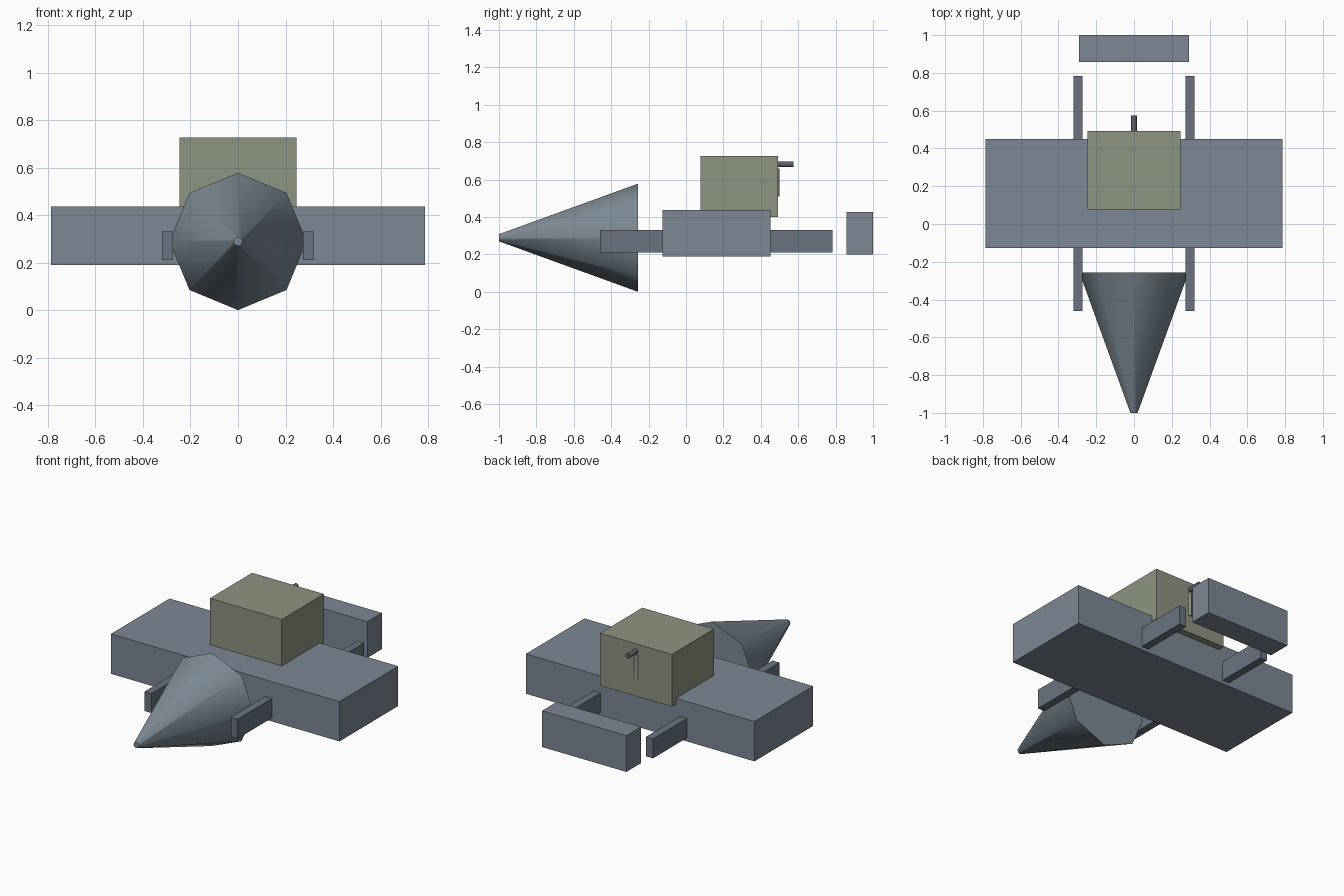
import bpy
import math

if "Cube" in bpy.data.objects:
    bpy.data.objects.remove(bpy.data.objects["Cube"])


def material(name, r, g, b):
    mat = bpy.data.materials.new(name)
    mat.diffuse_color = (r, g, b, 1)
    mat.use_nodes = True
    mat.node_tree.nodes["Principled BSDF"].inputs["Base Color"].default_value = mat.diffuse_color
    return mat


def box(name, lo, hi, mat):
    bpy.ops.mesh.primitive_cube_add(size=1, location=[(a + b) / 2 for a, b in zip(lo, hi)])
    ob = bpy.context.object
    ob.name = name
    ob.scale = [b - a for a, b in zip(lo, hi)]
    bpy.ops.object.transform_apply(location=False, rotation=False, scale=True)
    ob.data.materials.append(mat)
    return ob


def frustum(name, sides, r1, r2, depth, loc, mat, rot=(0, 0, 0)):
    bpy.ops.mesh.primitive_cone_add(vertices=sides, radius1=r1, radius2=r2,
                                    depth=depth, location=loc, rotation=rot)
    ob = bpy.context.object
    ob.name = name
    bpy.ops.object.transform_apply(location=False, rotation=True, scale=True)
    bpy.ops.object.shade_smooth_by_angle(angle=math.radians(50))
    ob.data.materials.append(mat)
    return ob


olive = material("olive", 0.267, 0.299, 0.218)
pale_olive = material("pale_olive", 0.31, 0.33, 0.25)
slate = material("slate", 0.205, 0.245, 0.302)
dark_slate = material("dark_slate", 0.145, 0.173, 0.219)
steel = material("steel", 0.205, 0.255, 0.30)
iron = material("iron", 0.11, 0.12, 0.14)

# Wide central body and separate rear block
box("body", (-0.787, -0.126, 0.189), (0.787, 0.451, 0.437), slate)
box("rear_block", (-0.29, 0.857, 0.2), (0.29, 1.0, 0.426), slate)

# Pair of rails running through the body
for side, name in ((-1, "left_rail"), (1, "right_rail")):
    x0, x1 = sorted((side * 0.273, side * 0.321))
    box(name, (x0, -0.461, 0.21), (x1, 0.783, 0.331), dark_slate)

# Eight-sided nose cone with a blunt tip pointing forward
frustum("nose_cone", 8, 0.289, 0.019, 0.743, (0, -0.6285, 0.289), steel,
        (math.radians(90), 0, 0))

# Cabin with a small handle on its back wall
box("cabin", (-0.247, 0.077, 0.4), (0.247, 0.492, 0.726), olive)
frustum("handle_bar", 12, 0.015, 0.015, 0.15, (0, 0.484, 0.585), pale_olive)
frustum("handle_knob", 12, 0.015, 0.015, 0.1, (0, 0.525, 0.681), iron,
        (math.radians(90), 0, 0))
